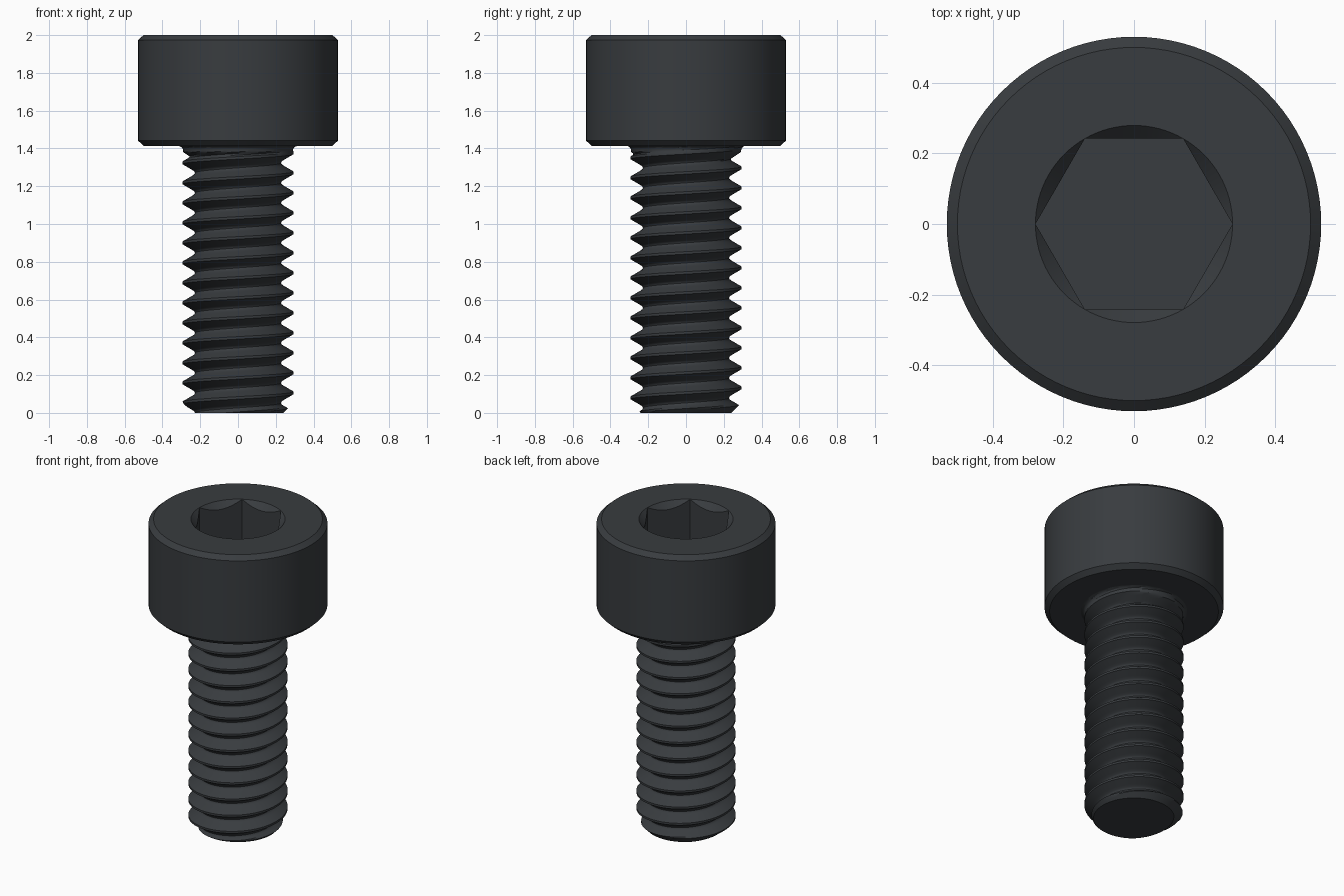
import bpy, bmesh
from math import cos, sin, pi, sqrt, radians

if "Cube" in bpy.data.objects:
    bpy.data.objects.remove(bpy.data.objects["Cube"])

N = 96                       # segments around the axis
PITCH, CREST_Z = 0.1059, 0.0 # thread pitch, crest height at +x
NECK_Z = 1.414               # underside of the head
ANG = [2 * pi * j / N for j in range(N)]

steel = bpy.data.materials.new("dark_steel")
steel.diffuse_color = (0.040, 0.045, 0.050, 1)
steel.use_nodes = True
steel.node_tree.nodes["Principled BSDF"].inputs["Base Color"].default_value = steel.diffuse_color


def finish(bm, name):
    bmesh.ops.remove_doubles(bm, verts=bm.verts, dist=1e-5)
    bmesh.ops.recalc_face_normals(bm, faces=bm.faces)
    me = bpy.data.meshes.new(name)
    bm.to_mesh(me)
    bm.free()
    me.materials.append(steel)
    ob = bpy.data.objects.new(name, me)
    bpy.context.collection.objects.link(ob)
    bpy.ops.object.select_all(action='DESELECT')
    ob.select_set(True)
    bpy.context.view_layer.objects.active = ob
    bpy.ops.object.shade_smooth_by_angle(angle=radians(30))


def polar(bm, r, a, z):
    return bm.verts.new((r * cos(a), r * sin(a), z))


# Head: chamfered cylinder with a countersunk hexagonal socket
RIM, FLAT, FLOOR = 0.279, 0.2415, 1.71


def hex_r(a):
    return FLAT / cos((a % (pi / 3)) - pi / 6)


bm = bmesh.new()
rings = [[polar(bm, r, a, z) for a in ANG] for r, z in
         [(0.315, NECK_Z), (0.50, NECK_Z), (0.53, 1.442), (0.53, 1.973), (0.50, 2.0), (RIM, 2.0)]]
rings.append([polar(bm, hex_r(a), a, 2.0 - (RIM - hex_r(a)) * 1.05) for a in ANG])
rings.append([polar(bm, hex_r(a), a, FLOOR) for a in ANG])
for lo, hi in zip(rings, rings[1:]):
    for j in range(N):
        k = (j + 1) % N
        bm.faces.new((lo[j], lo[k], hi[k], hi[j]))
bm.faces.new(rings[-1])
finish(bm, "head")

# Threaded shank: helical grid clipped between the tip and the head
PROFILE = [(0, 0.294), (0.0625, 0.294), (0.375, 0.237), (0.44, 0.230), (0.5, 0.228)]
FILLET = 0.024


def radius(z, a):
    ph = ((z - CREST_Z) / PITCH - a / (2 * pi)) % 1.0
    d = min(ph, 1 - ph)
    r = PROFILE[-1][1]
    for (d0, r0), (d1, r1) in zip(PROFILE, PROFILE[1:]):
        if d <= d1:
            r = r0 + (r1 - r0) * (d - d0) / (d1 - d0)
            break
    r = min(r, 0.24 + z)                              # tip chamfer
    r = max(r, min(0.291, 0.23 + (z - 1.34) * 1.5))   # thread runs out into a plain neck
    h = z - (NECK_Z - FILLET)
    if h > 0:                                         # fillet under the head
        r = max(r, 0.291 + FILLET - sqrt(max(0, FILLET ** 2 - h * h)))
    return r


half = [0.0625, 0.14, 0.22, 0.30, 0.375, 0.44]
steps = half + [0.5] + [1 - h for h in reversed(half)]
M = len(steps)
bm = bmesh.new()
rows = []
for turn in range(-3, 16):
    for s in steps:
        row = []
        for a in ANG:
            z = CREST_Z + PITCH * (turn + s + a / (2 * pi))
            z = min(max(z, 0.0), NECK_Z)
            row.append(polar(bm, radius(z, a), a, z))
        rows.append(row)
for i in range(len(rows) - M - 1):
    for j in range(N):
        if j < N - 1:
            b, c = rows[i][j + 1], rows[i + 1][j + 1]
        else:                                         # one turn on, the helix joins a later row
            b, c = rows[i + M][0], rows[i + M + 1][0]
        quad = (rows[i][j], b, c, rows[i + 1][j])
        if len({round(v.co.z, 6) for v in quad}) > 1:
            bm.faces.new(quad)
bm.faces.new([polar(bm, radius(0, a), a, 0) for a in ANG])
bmesh.ops.remove_doubles(bm, verts=bm.verts, dist=1e-5)
bmesh.ops.delete(bm, geom=[v for v in bm.verts if not v.link_faces], context='VERTS')
finish(bm, "threaded_shank")
